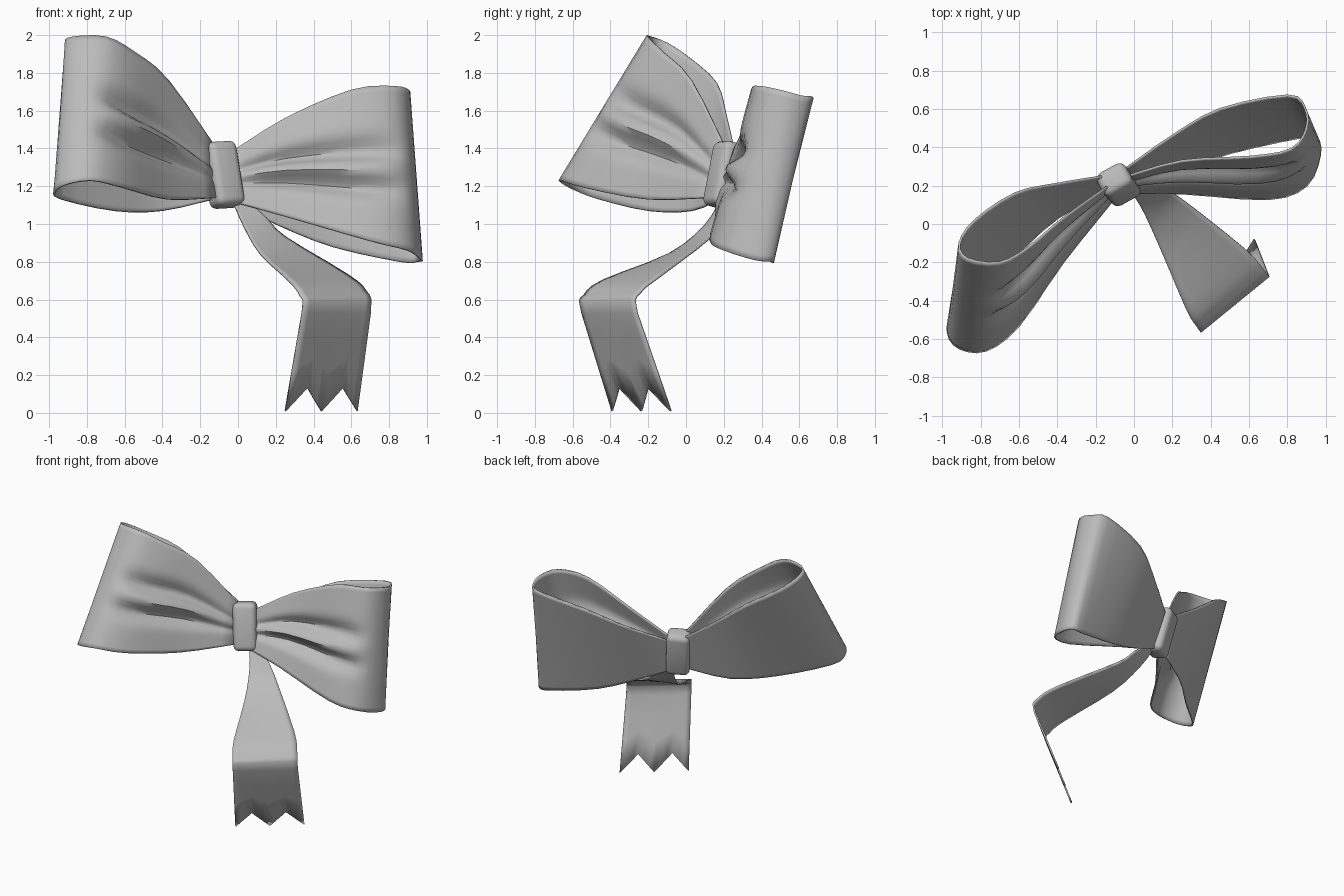
import bpy
import math
from mathutils import Vector, Matrix

cube = bpy.data.objects.get("Cube")
if cube:
    bpy.data.objects.remove(cube)

# One cloth colour for the whole bow
cloth = bpy.data.materials.new("grey_ribbon")
cloth.use_nodes = True
GREY = (0.5, 0.5, 0.5, 1)
cloth.diffuse_color = GREY
cloth.node_tree.nodes["Principled BSDF"].inputs["Base Color"].default_value = GREY


def smooth_path(points, steps):
    """Catmull-Rom curve through the points."""
    pts = [Vector(p) for p in points]
    pts = [pts[0] * 2 - pts[1]] + pts + [pts[-1] * 2 - pts[-2]]
    path = []
    for a, b, c, d in zip(pts, pts[1:], pts[2:], pts[3:]):
        for k in range(steps):
            t = k / steps
            path.append(b + (c - a) * t / 2
                        + (a - b * 2.5 + c * 2 - d / 2) * t ** 2
                        + (b * 3 - a - c * 3 + d) * t ** 3 / 2)
    path.append(pts[-2])
    return path


def finish(obj, angle):
    obj.data.materials.append(cloth)
    bpy.ops.object.select_all(action="DESELECT")
    obj.select_set(True)
    bpy.context.view_layer.objects.active = obj
    bpy.ops.object.shade_smooth_by_angle(angle=math.radians(angle))


def ribbon(name, grid, thickness=0.012):
    """Cloth strip from rows of points, thickened."""
    cols = len(grid[0])
    verts = [v for row in grid for v in row]
    faces = []
    for i in range(len(grid) - 1):
        for j in range(cols - 1):
            a = i * cols + j
            faces.append((a, a + 1, a + cols + 1, a + cols))
    mesh = bpy.data.meshes.new(name)
    mesh.from_pydata(verts, [], faces)
    obj = bpy.data.objects.new(name, mesh)
    bpy.context.collection.objects.link(obj)
    finish(obj, 50)
    solid = obj.modifiers.new("thickness", "SOLIDIFY")
    solid.thickness = thickness
    solid.offset = 0
    return obj


def bell(x, centre, width):
    return math.exp(-((x - centre) / width) ** 2)


def bow_loop(name, top, bottom, inward, steps=3, across=28):
    """Teardrop loop between two edge paths, front panel pinched by two folds."""
    grid = []
    for i, (t, b) in enumerate(zip(smooth_path(top, steps), smooth_path(bottom, steps))):
        s = i / (3.2 * steps)
        depth = 0.065 * max(0, math.sin(math.pi * s)) if s < 1 else 0
        row = []
        for k in range(across + 1):
            v = k / across
            fold = bell(v, 0.36, 0.07) + bell(v, 0.6, 0.08) - 0.5 * bell(v, 0.48, 0.06)
            row.append(b.lerp(t, v) + Vector(inward) * depth * fold)
        grid.append(row)
    return ribbon(name, grid)


# Left loop: edges run from the knot along the front, round the tip and back
bow_loop("left_loop",
         [(-0.07, 0.24, 1.36), (0.25, 0.33, 1.56), (0.6, 0.35, 1.71), (0.82, 0.39, 1.73),
          (0.9, 0.5, 1.71), (0.89, 0.61, 1.68), (0.8, 0.67, 1.67), (0.45, 0.6, 1.6),
          (0.2, 0.46, 1.48), (-0.07, 0.27, 1.36)],
         [(-0.07, 0.16, 1.13), (0.25, 0.16, 1.04), (0.7, 0.13, 0.91), (0.9, 0.2, 0.86),
          (0.97, 0.36, 0.81), (0.95, 0.45, 0.8), (0.86, 0.45, 0.8), (0.5, 0.37, 0.88),
          (0.2, 0.27, 1), (-0.07, 0.2, 1.13)],
         (0, 0.95, -0.2))

# Right loop: swings forward and upward
bow_loop("right_loop",
         [(-0.09, 0.23, 1.36), (-0.37, 0.03, 1.76), (-0.55, -0.12, 1.91), (-0.7, -0.2, 1.99),
          (-0.87, -0.18, 1.99), (-0.91, -0.1, 1.96), (-0.83, 0.02, 1.88), (-0.62, 0.16, 1.75),
          (-0.4, 0.21, 1.58), (-0.09, 0.26, 1.36)],
         [(-0.09, 0.15, 1.14), (-0.37, -0.2, 1.13), (-0.6, -0.53, 1.19), (-0.77, -0.66, 1.23),
          (-0.91, -0.65, 1.21), (-0.97, -0.57, 1.17), (-0.93, -0.46, 1.13), (-0.65, -0.2, 1.07),
          (-0.4, 0.03, 1.07), (-0.09, 0.19, 1.14)],
         (-0.65, 0.65, -0.35))

# Hanging tail: folds forward, then drops to a notched end
left_edge = smooth_path([(-0.04, 0.2, 1.15), (0.03, 0.1, 0.99), (0.12, -0.09, 0.84),
                         (0.27, -0.44, 0.7), (0.33, -0.54, 0.62), (0.34, -0.55, 0.53),
                         (0.25, -0.39, 0.01)], 3)
right_edge = smooth_path([(0.02, 0.22, 1.15), (0.15, 0.18, 1.03), (0.25, 0.13, 0.93),
                          (0.58, -0.13, 0.73), (0.68, -0.24, 0.64), (0.7, -0.26, 0.53),
                          (0.63, -0.08, 0.01)], 3)
across = 12
tail = [[a.lerp(b, k / across) for k in range(across + 1)]
        for a, b in zip(left_edge, right_edge)]
for k in range(across + 1):
    # saw-tooth hem with three points and two notches
    notch = 1 - abs((k / across * 4) % 2 - 1)
    tail[-1][k] = tail[-1][k].lerp(tail[-3][k], notch * 0.33)
    tail[-2][k] = tail[-4][k].lerp(tail[-1][k], 0.6)
    tail[-3][k] = tail[-4][k].lerp(tail[-1][k], 0.3)
ribbon("hanging_tail", tail)

# Knot: rounded band wrapped round the middle, following the bow's slant
axis = Vector((0.87, 0.48, 0.05)).normalized()
up = Vector((0.03, 0.28, 0.95))
up = (up - axis * up.dot(axis)).normalized()
frame = Matrix((axis, up.cross(axis), up)).transposed().to_4x4()
bpy.ops.mesh.primitive_cube_add(size=1)
knot = bpy.context.object
knot.name = "centre_knot"
knot.data.transform(Matrix.Diagonal((0.17, 0.14, 0.35, 1)))
knot.matrix_world = Matrix.Translation((-0.08, 0.205, 1.26)) @ frame
bevel = knot.modifiers.new("rounding", "BEVEL")
bevel.width = 0.04
bevel.segments = 4
finish(knot, 180)
